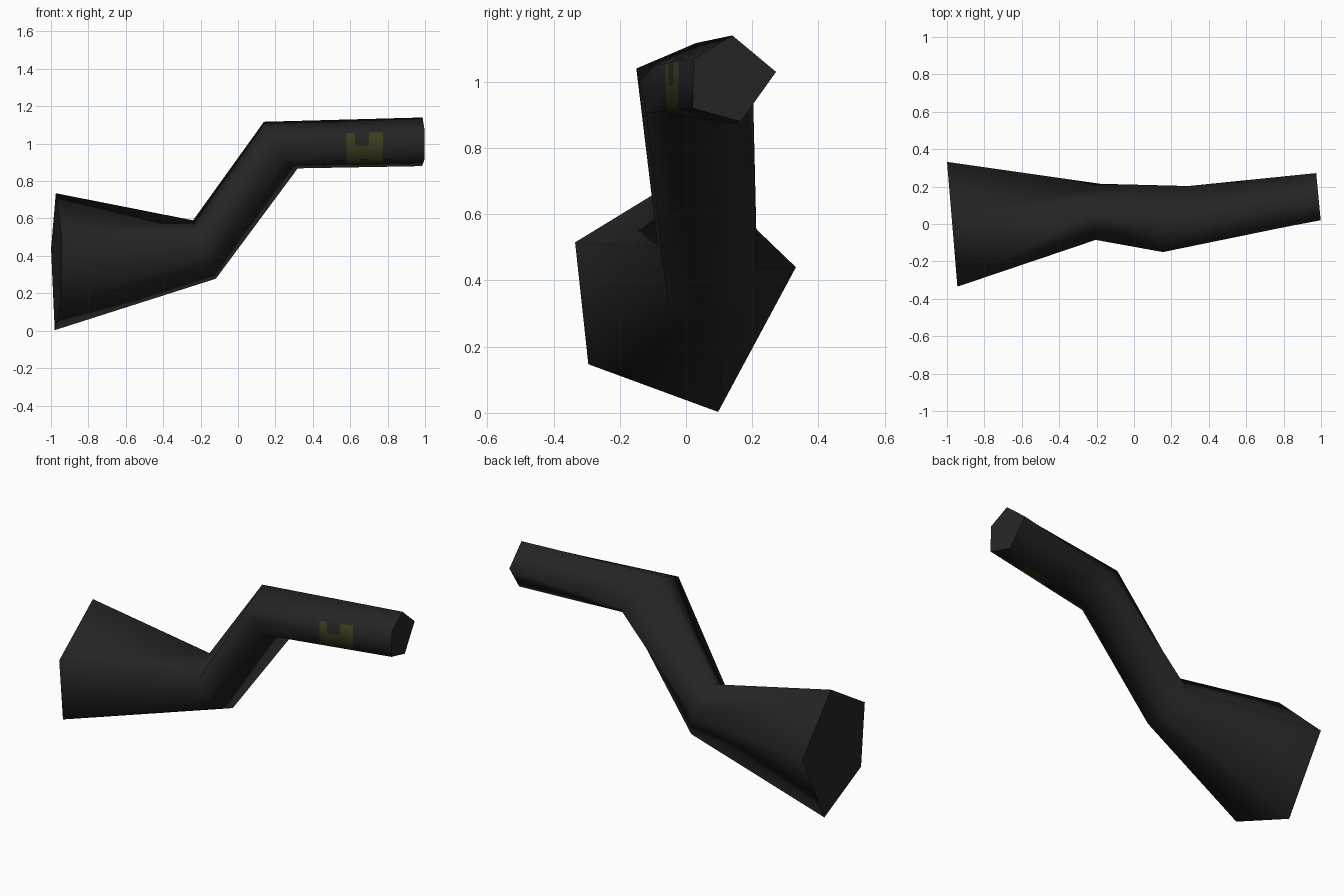
import bpy, bmesh
from mathutils import Vector

if "Cube" in bpy.data.objects:
    bpy.data.objects.remove(bpy.data.objects["Cube"])


def material(name, rgb):
    m = bpy.data.materials.new(name)
    m.diffuse_color = (*rgb, 1.0)
    m.use_nodes = True
    m.node_tree.nodes["Principled BSDF"].inputs["Base Color"].default_value = m.diffuse_color
    return m


black = material("matte black", (0.018, 0.018, 0.018))
olive = material("dark olive", (0.047, 0.045, 0.014))

# Five-sided cross-sections as (y, z): top, back, bottom, lower front, upper front
# each lies in a tilted plane x = a + b*y + c*z
sections = [
    ([(.025, .735), (.332, .44), (.097, .003), (-.295, .147), (-.335, .515)], (-.972, -.083, 0)),
    ([(.075, .59), (.215, .44), (.12, .278), (-.055, .335), (-.085, .50)], (-.01, 0, -.39)),
    ([(.03, 1.117), (.203, .945), (.09, .868), (-.12, .905), (-.15, 1.04)], (.89, .20, -.678)),
    ([(.14, 1.14), (.272, 1.03), (.165, .88), (.02, .92), (.023, 1.07)], (1.0, -.095, 0)),
]


def section(points, plane):
    a, b, c = plane
    corners = [Vector((a + b * y + c * z, y, z)) for y, z in points]
    # extra points across the underside and front face for the painted patch
    top, back, bottom, low, high = corners
    return [top, back, bottom, bottom.lerp(low, .6), low, low.lerp(high, .52), high]


rings = [section(*s) for s in sections]


def station(x):
    """Cut of the upper arm at a given x."""
    return [p.lerp(q, (x - p.x) / (q.x - p.x)) for p, q in zip(rings[2], rings[3])]


cuts = [.58, .625, .70, .775]
loft = rings[:3] + [station(x) for x in cuts] + rings[3:]

# Bent tapered pipe
bm = bmesh.new()
vs = [[bm.verts.new(p) for p in r] for r in loft]
n = len(vs[0])
# painted cells: (segment, side)
painted = {(s, 4) for s in (3, 4, 5)} | {(s, 3) for s in (3, 4, 5)} | {(3, 5), (5, 5)}
for s in range(len(vs) - 1):
    for k in range(n):
        j = (k + 1) % n
        f = bm.faces.new((vs[s][k], vs[s][j], vs[s + 1][j], vs[s + 1][k]))
        f.smooth = True
        f.material_index = 1 if (s, k) in painted else 0

# Flat end caps with crisp rims
for ring in (vs[0], vs[-1]):
    cap = bm.faces.new(ring)
    for e in cap.edges:
        e.smooth = False
bmesh.ops.recalc_face_normals(bm, faces=bm.faces)

mesh = bpy.data.meshes.new("bent_pipe")
bm.to_mesh(mesh)
bm.free()
mesh.materials.append(black)
mesh.materials.append(olive)
pipe = bpy.data.objects.new("bent_pipe", mesh)
bpy.context.collection.objects.link(pipe)
